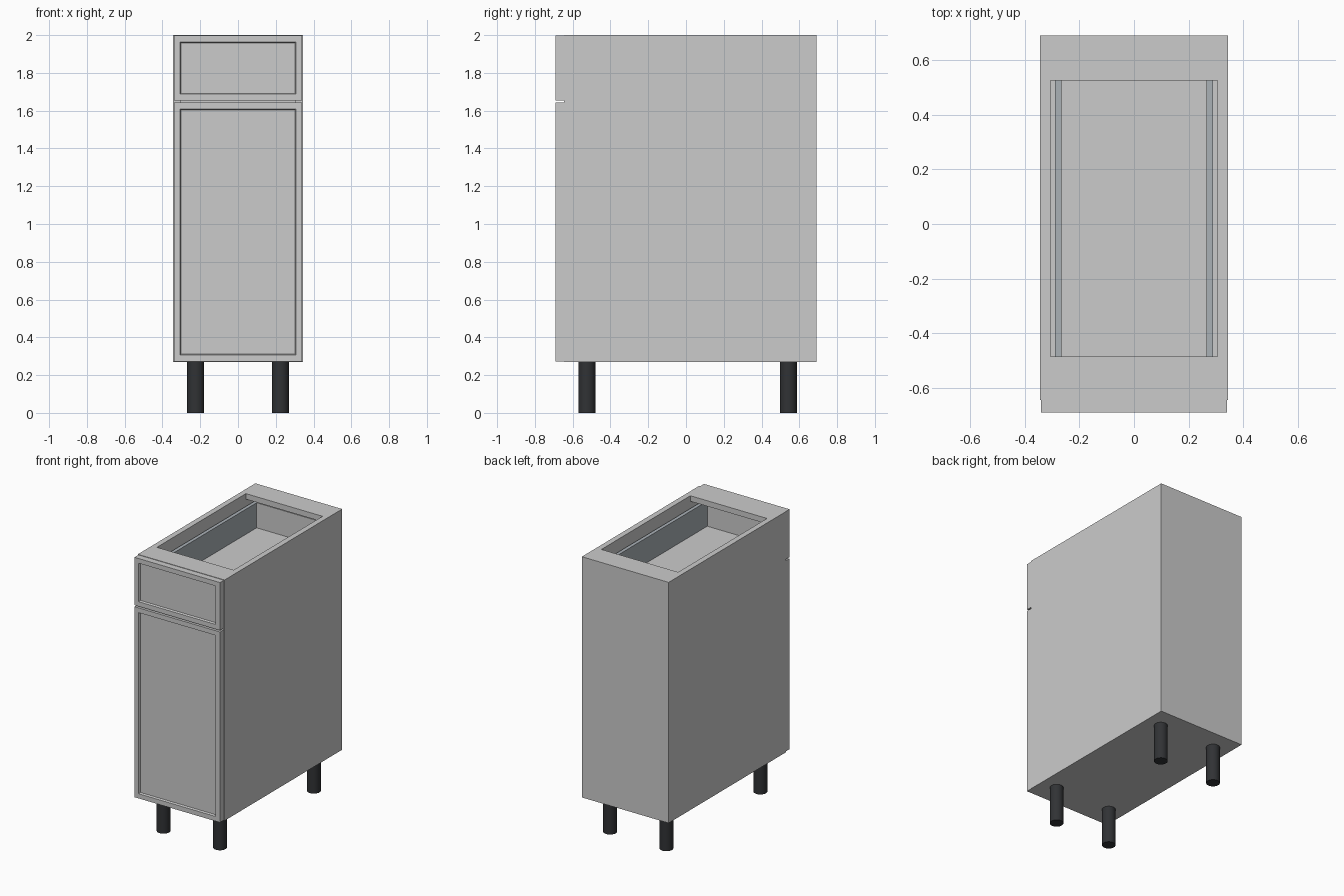
import bpy, bmesh

if "Cube" in bpy.data.objects:
    bpy.data.objects.remove(bpy.data.objects["Cube"])


def material(name, colour):
    m = bpy.data.materials.new(name)
    m.diffuse_color = (*colour, 1)
    m.use_nodes = True
    m.node_tree.nodes["Principled BSDF"].inputs["Base Color"].default_value = m.diffuse_color
    return m


BLACK = material("black_plastic", (0.03, 0.032, 0.035))
STEEL = material("drawer_steel", (0.40, 0.44, 0.47))


def box(name, x, y, z, mat=None, frame=None):
    """Box from (min, max) ranges; frame = width of a rim around a recessed front."""
    bm = bmesh.new()
    bmesh.ops.create_cube(bm, size=1)
    for v in bm.verts:
        v.co = [r[0] if c < 0 else r[1] for c, r in zip(v.co, (x, y, z))]
    bm.normal_update()
    if frame:
        front = min(bm.faces, key=lambda f: f.calc_center_median().y)
        bmesh.ops.inset_region(bm, faces=[front], thickness=frame)
        bmesh.ops.inset_region(bm, faces=[front], thickness=0.007)
        for v in front.verts:
            v.co.y += 0.014
    me = bpy.data.meshes.new(name)
    bm.to_mesh(me)
    bm.free()
    ob = bpy.data.objects.new(name, me)
    bpy.context.collection.objects.link(ob)
    if mat:
        me.materials.append(mat)
    return ob


W, T = 0.345, 0.04            # half width, board thickness
IN = W - T                    # inner half width
F, B, Z0, Z1 = -0.645, 0.69, 0.27, 2.0

# Carcass: back, bottom and two top stretchers
box("back_panel", (-IN, IN), (B - T, B), (Z0, Z1 - T))
box("bottom_panel", (-IN, IN), (F, B - T), (Z0, Z0 + T))
box("front_stretcher", (-IN, IN), (F, -0.485), (Z1 - T, Z1))
box("back_stretcher", (-IN, IN), (0.525, B), (Z1 - T, Z1))

# Framed door and drawer front
box("door", (-0.34, 0.34), (-0.69, F), (0.273, 1.642), frame=0.048)
box("drawer_front", (-0.34, 0.34), (-0.69, F), (1.653, 1.997), frame=0.048)

# Drawer box
box("drawer_floor", (-0.265, 0.265), (-0.62, 0.59), (1.715, 1.74))
box("drawer_back", (-0.265, 0.265), (0.59, 0.615), (1.715, 1.92))
box("drawer_inner_front", (-0.265, 0.265), (F, -0.62), (1.715, 1.92))

# Mirrored pairs: side panels, drawer sides, slides, legs
for s, side in ((-1, "left"), (1, "right")):
    def span(a, b):
        return sorted((s * a, s * b))
    box(side + "_panel", span(IN, W), (F, B), (Z0, Z1))
    box(side + "_drawer_side", span(0.265, 0.29), (F, 0.615), (1.70, 1.92), STEEL)
    box(side + "_drawer_slide", span(0.29, IN), (-0.62, 0.6), (1.70, 1.76))
    for y, end in ((-0.525, "front"), (0.542, "back")):
        bpy.ops.mesh.primitive_cylinder_add(vertices=32, radius=0.045, depth=Z0,
                                            location=(s * 0.224, y, Z0 / 2))
        leg = bpy.context.object
        leg.name = f"{end}_{side}_leg"
        leg.data.materials.append(BLACK)
        bpy.ops.object.shade_smooth_by_angle()
